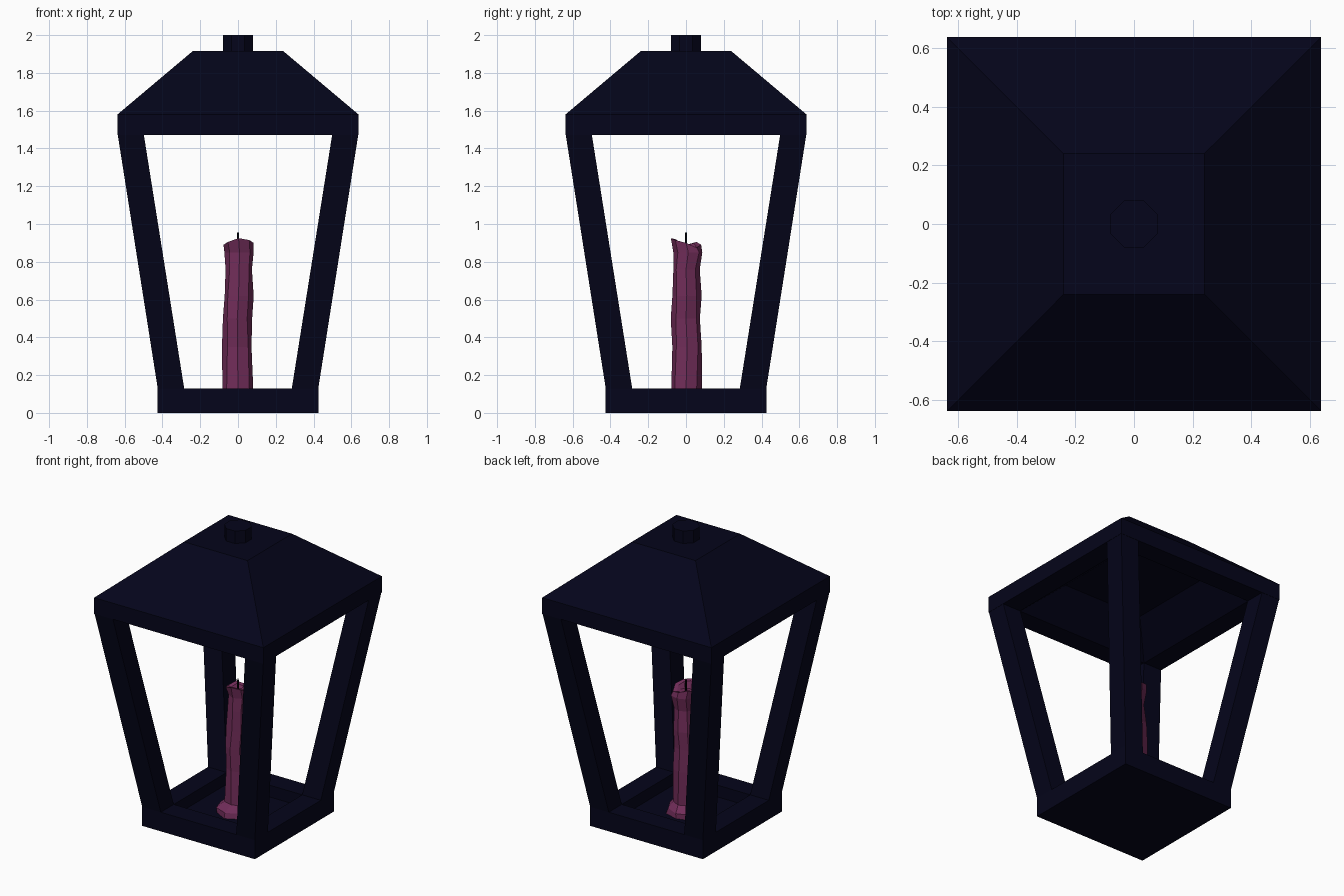
import bpy, bmesh, math

if "Cube" in bpy.data.objects:
    bpy.data.objects.remove(bpy.data.objects["Cube"])


def mat(name, col):
    m = bpy.data.materials.new(name)
    m.diffuse_color = (*col, 1)
    m.use_nodes = True
    m.node_tree.nodes["Principled BSDF"].inputs["Base Color"].default_value = m.diffuse_color
    return m


NAVY = mat("dark navy metal", (0.0013, 0.0014, 0.0105))
WAX = mat("plum wax", (0.165, 0.026, 0.100))
BLACK = mat("wick black", (0.001, 0.001, 0.003))


def loft(name, rings, m):
    """Skin a list of point rings and cap both ends."""
    bm = bmesh.new()
    vs = [[bm.verts.new(p) for p in r] for r in rings]
    n = len(vs[0])
    for a, b in zip(vs, vs[1:]):
        for i in range(n):
            j = (i + 1) % n
            bm.faces.new((a[i], a[j], b[j], b[i]))
    bm.faces.new(vs[0])
    bm.faces.new(vs[-1])
    bmesh.ops.recalc_face_normals(bm, faces=bm.faces)
    me = bpy.data.meshes.new(name)
    bm.to_mesh(me)
    bm.free()
    me.materials.append(m)
    ob = bpy.data.objects.new(name, me)
    bpy.context.collection.objects.link(ob)
    return ob


def square(h, z, cx=0, cy=0):
    return [(cx + sx * h, cy + sy * h, z)
            for sx, sy in ((-1, -1), (1, -1), (1, 1), (-1, 1))]


def polygon(r, z, n=8, turn=0.0):
    return [(r * math.cos(turn + 2 * math.pi * i / n),
             r * math.sin(turn + 2 * math.pi * i / n), z) for i in range(n)]


# base tray with a raised rim
loft("base_tray", [square(0.425, 0), square(0.425, 0.13),
                   square(0.285, 0.13), square(0.285, 0.05)], NAVY)

# four outward leaning corner posts
for sx, side in ((-1, "left"), (1, "right")):
    for sy, end in ((-1, "front"), (1, "back")):
        loft(f"{end}_{side}_post",
             [square(0.07, 0.13, sx * 0.355, sy * 0.355),
              square(0.069, 1.475, sx * 0.568, sy * 0.568)], NAVY)

# roof: flat top, slopes and eave band outside, sloped hollow inside
loft("roof", [square(0.24, 1.915), square(0.638, 1.58), square(0.638, 1.47),
              square(0.5, 1.47), square(0.3, 1.64)], NAVY)

# knob on the roof
loft("roof_knob", [polygon(0.0866, 1.91, 8, math.pi / 8),
                   polygon(0.0866, 2.0, 8, math.pi / 8)], NAVY)

# lumpy candle: (height, x shift, y shift, radius) per ring, hollow jagged top
body = [(0.05, -0.01, 0, 0.13), (0.085, -0.01, 0, 0.125), (0.125, 0, 0, 0.082),
        (0.35, -0.003, 0.006, 0.078), (0.50, -0.004, 0.0, 0.077),
        (0.62, 0.003, 0.004, 0.077), (0.76, 0.006, 0, 0.07),
        (0.85, 0.008, 0.012, 0.077)]
rings = []
for k, (z, dx, dy, r) in enumerate(body):
    wave = [1 + 0.05 * math.sin(2.3 * i + 1.7 * k) for i in range(8)]
    rings.append([(dx + x * w, dy + y * w, zz)
                  for (x, y, zz), w in zip(polygon(r, z), wave)])
tips = [0.90, 0.875, 0.89, 0.905, 0.89, 0.905, 0.925, 0.915]
for r, drop in ((0.08, 0), (0.055, 0.006)):
    rings.append([(x + 0.003, y, h - drop)
                  for (x, y, _), h in zip(polygon(r, 0), tips)])
rings.append(polygon(0.04, 0.872))
loft("candle", rings, WAX)

# wick
loft("wick", [polygon(0.006, 0.865, 6), polygon(0.005, 0.955, 6)], BLACK)
